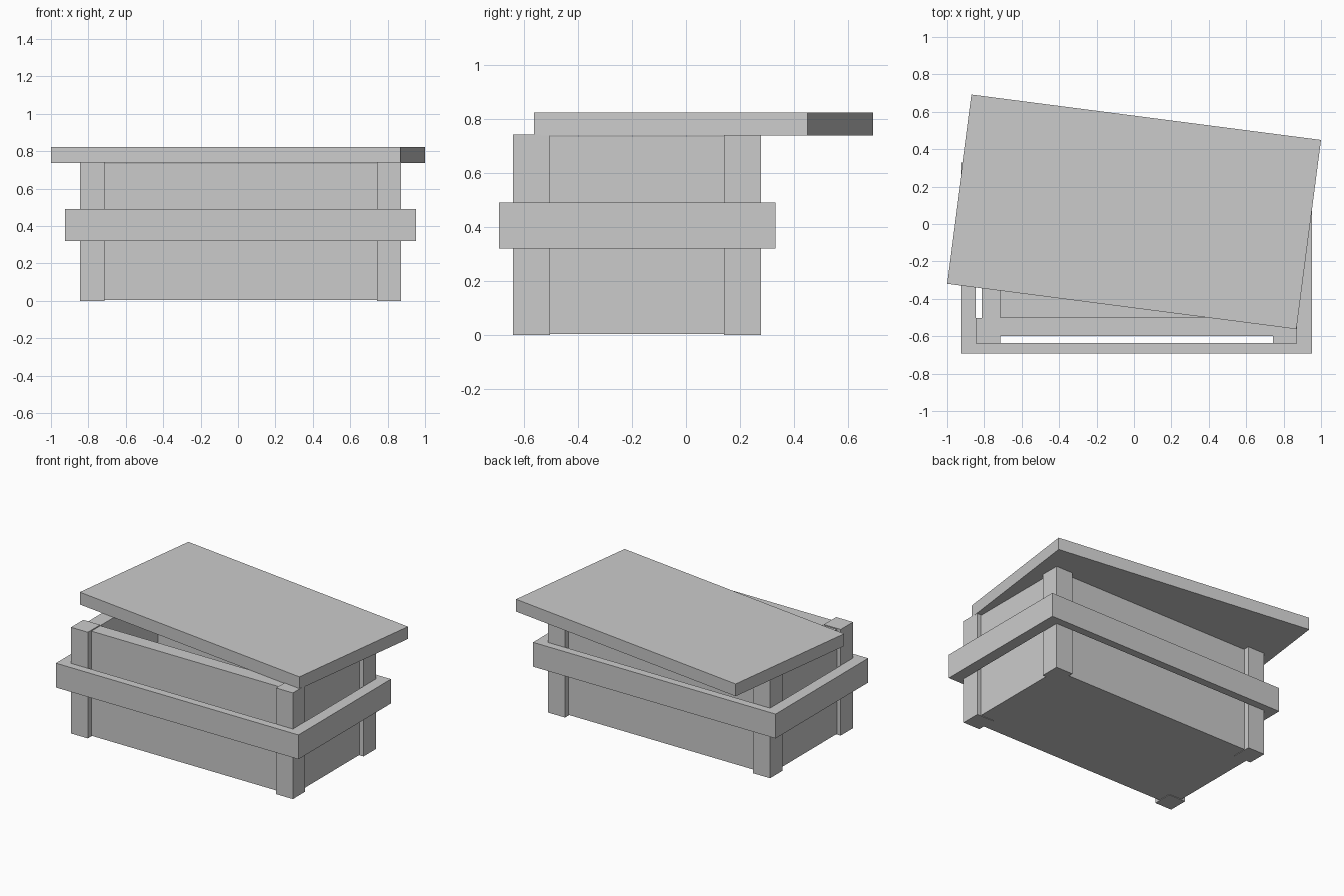
import bpy, math
from mathutils import Vector

if "Cube" in bpy.data.objects:
    bpy.data.objects.remove(bpy.data.objects["Cube"])

CX, CY = 0.014, -0.181   # centre of the crate body


def mesh_object(name, verts, faces, loc=(0, 0, 0), rot=0.0):
    me = bpy.data.meshes.new(name)
    me.from_pydata(verts, [], faces)
    me.update()
    ob = bpy.data.objects.new(name, me)
    bpy.context.collection.objects.link(ob)
    ob.location = loc
    ob.rotation_euler.z = rot
    return ob


def rect(hx, hy, z):
    return [(-hx, -hy, z), (hx, -hy, z), (hx, hy, z), (-hx, hy, z)]


def strips(*pairs):
    # side quads joining pairs of rectangular rings
    return [(a * 4 + i, a * 4 + (i + 1) % 4, b * 4 + (i + 1) % 4, b * 4 + i)
            for a, b in pairs for i in range(4)]


def box(name, hx, hy, z0, z1, x, y, rot=0.0):
    verts = rect(hx, hy, z0) + rect(hx, hy, z1)
    return mesh_object(name, verts, strips((0, 1)) + [(3, 2, 1, 0), (4, 5, 6, 7)],
                       (x, y, 0), rot)


# open-topped crate body: outer bottom, outer top, inner top, inner floor
body = rect(0.828, 0.419, 0.004) + rect(0.828, 0.419, 0.735) \
    + rect(0.729, 0.32, 0.735) + rect(0.729, 0.32, 0.10)
mesh_object("crate_body", body,
            strips((0, 1), (1, 2), (2, 3)) + [(3, 2, 1, 0), (12, 13, 14, 15)],
            (CX, CY, 0))

# corner posts
for sx, side in ((-1, "left"), (1, "right")):
    for sy, end in ((-1, "front"), (1, "back")):
        box(f"{end}_{side}_post", 0.065, 0.068, 0.0, 0.742,
            CX + sx * 0.793, CY + sy * 0.39)

# band around the posts, a hollow rectangular frame
band = rect(0.938, 0.511, 0.32) + rect(0.938, 0.511, 0.49) \
    + rect(0.858, 0.456, 0.49) + rect(0.858, 0.456, 0.32)
mesh_object("middle_band", band, strips((0, 1), (1, 2), (2, 3), (3, 0)),
            (CX, CY, 0))

# lid pushed back and turned askew
box("lid", 0.942, 0.51, 0.738, 0.824, 0, 0.065, math.radians(-7.4))
